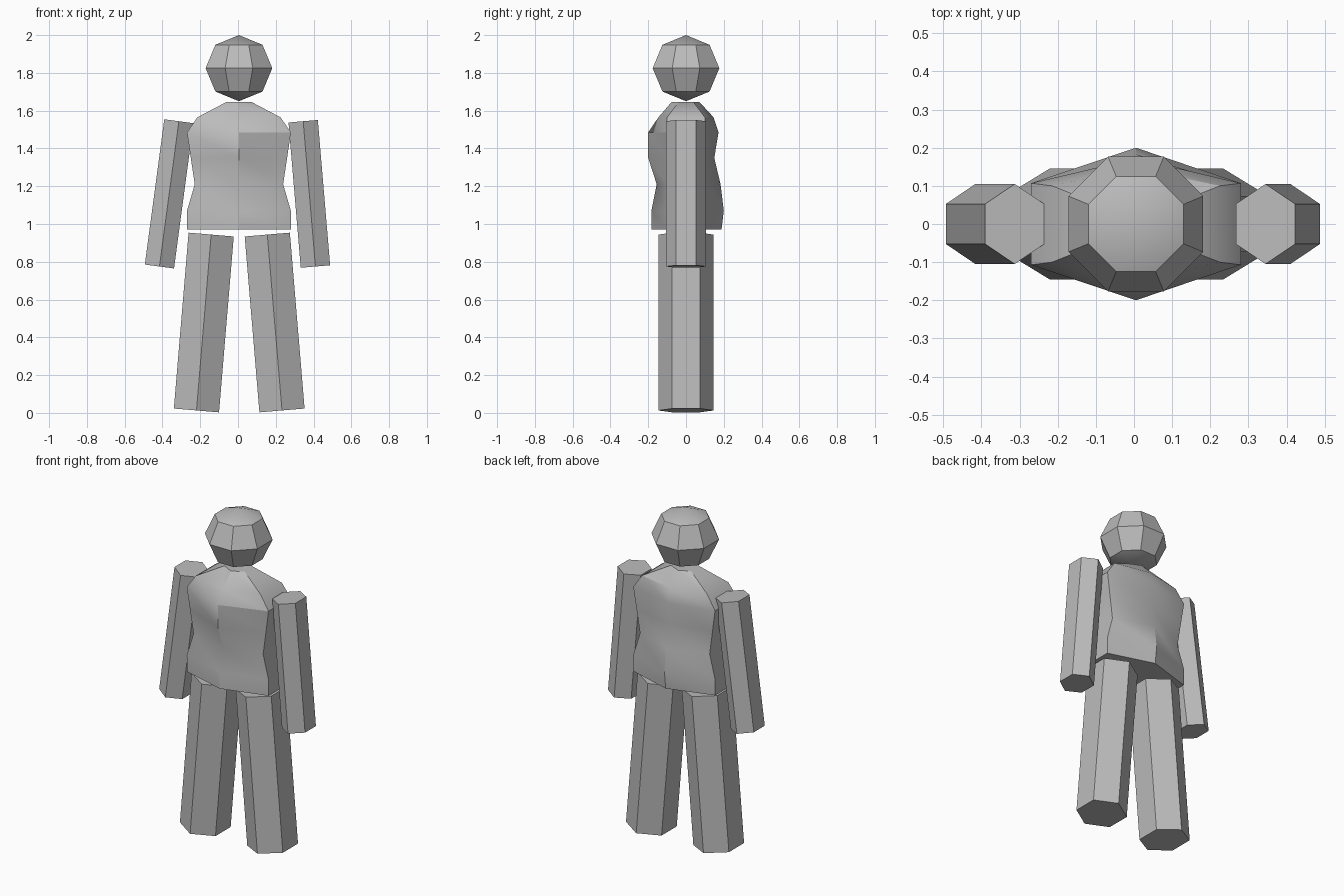
import bpy, bmesh, math
from mathutils import Vector, Matrix

cube = bpy.data.objects.get("Cube")
if cube:
    bpy.data.objects.remove(cube, do_unlink=True)

# One plain grey for the whole figure
grey = bpy.data.materials.new("plain grey")
grey.use_nodes = True
colour = (0.5, 0.5, 0.5, 1)
grey.diffuse_color = colour
grey.node_tree.nodes["Principled BSDF"].inputs["Base Color"].default_value = colour


def finish(bm, name):
    bmesh.ops.recalc_face_normals(bm, faces=bm.faces)
    mesh = bpy.data.meshes.new(name)
    bm.to_mesh(mesh)
    bm.free()
    mesh.materials.append(grey)
    obj = bpy.data.objects.new(name, mesh)
    bpy.context.collection.objects.link(obj)
    bpy.ops.object.select_all(action='DESELECT')
    obj.select_set(True)
    bpy.context.view_layer.objects.active = obj
    bpy.ops.object.shade_smooth_by_angle(angle=math.radians(30))
    return obj


def limb(name, top, bottom, half_width, half_depth):
    """Six-sided prism from top to bottom in the x-z plane, corners front and back."""
    top, bottom = Vector((top[0], 0, top[1])), Vector((bottom[0], 0, bottom[1]))
    axis = top - bottom
    bm = bmesh.new()
    bmesh.ops.create_cone(bm, cap_ends=True, segments=6, radius1=1, radius2=1, depth=axis.length)
    # Turn a corner to the front whatever the starting angle
    first = min(bm.verts, key=lambda v: abs(v.co.x))
    if abs(first.co.x) > 0.1:
        bmesh.ops.rotate(bm, verts=bm.verts, matrix=Matrix.Rotation(math.radians(30), 3, 'Z'))
    flat = math.cos(math.radians(30))
    bmesh.ops.scale(bm, verts=bm.verts, vec=(half_width / flat, half_depth, 1))
    tilt = Matrix.Rotation(math.atan2(axis.x, axis.z), 4, 'Y')
    bm.transform(Matrix.Translation((top + bottom) / 2) @ tilt)
    finish(bm, name)


# Arms and legs
limb("right_arm", (-0.313, 1.544), (-0.416, 0.775), 0.078, 0.105)
limb("left_arm", (0.345, 1.544), (0.41, 0.775), 0.078, 0.105)
limb("right_leg", (-0.142, 0.944), (-0.22, 0.013), 0.12, 0.146)
limb("left_leg", (0.155, 0.944), (0.233, 0.013), 0.12, 0.146)

# Head: eight-sided ball with flat sides to the front
bm = bmesh.new()
bmesh.ops.create_uvsphere(bm, u_segments=8, v_segments=4, radius=1)
bm.transform(Matrix.Translation((0.005, 0, 1.825))
             @ Matrix.Diagonal((0.191, 0.191, 0.175, 1))
             @ Matrix.Rotation(math.radians(22.5), 4, 'Z'))
finish(bm, "head")

# Torso: six-sided loft; each level is height, half width, side depth, front, back
levels = [
    (0.97, 0.275, 0.105, -0.183, 0.188),
    (1.07, 0.275, 0.107, -0.183, 0.2),
    (1.21, 0.234, 0.1, -0.155, 0.183),
    (1.35, 0.255, 0.103, -0.2, 0.15),
    (1.485, 0.275, 0.107, -0.2, 0.172),
    (1.565, 0.22, 0.1, -0.146, 0.146),
    (1.645, 0.068, 0.04, -0.077, 0.072),
]
bm = bmesh.new()
rings = []
for z, w, d, front, back in levels:
    outline = [(0, front), (w, -d), (w, d), (0, back), (-w, d), (-w, -d)]
    rings.append([bm.verts.new((x + 0.005, y, z)) for x, y in outline])
for low, high in zip(rings, rings[1:]):
    for i in range(6):
        j = (i + 1) % 6
        bm.faces.new((high[i], low[i], low[j]))
        bm.faces.new((high[i], low[j], high[j]))
bm.faces.new(rings[0][::-1])
bm.faces.new(rings[-1])
finish(bm, "torso")
